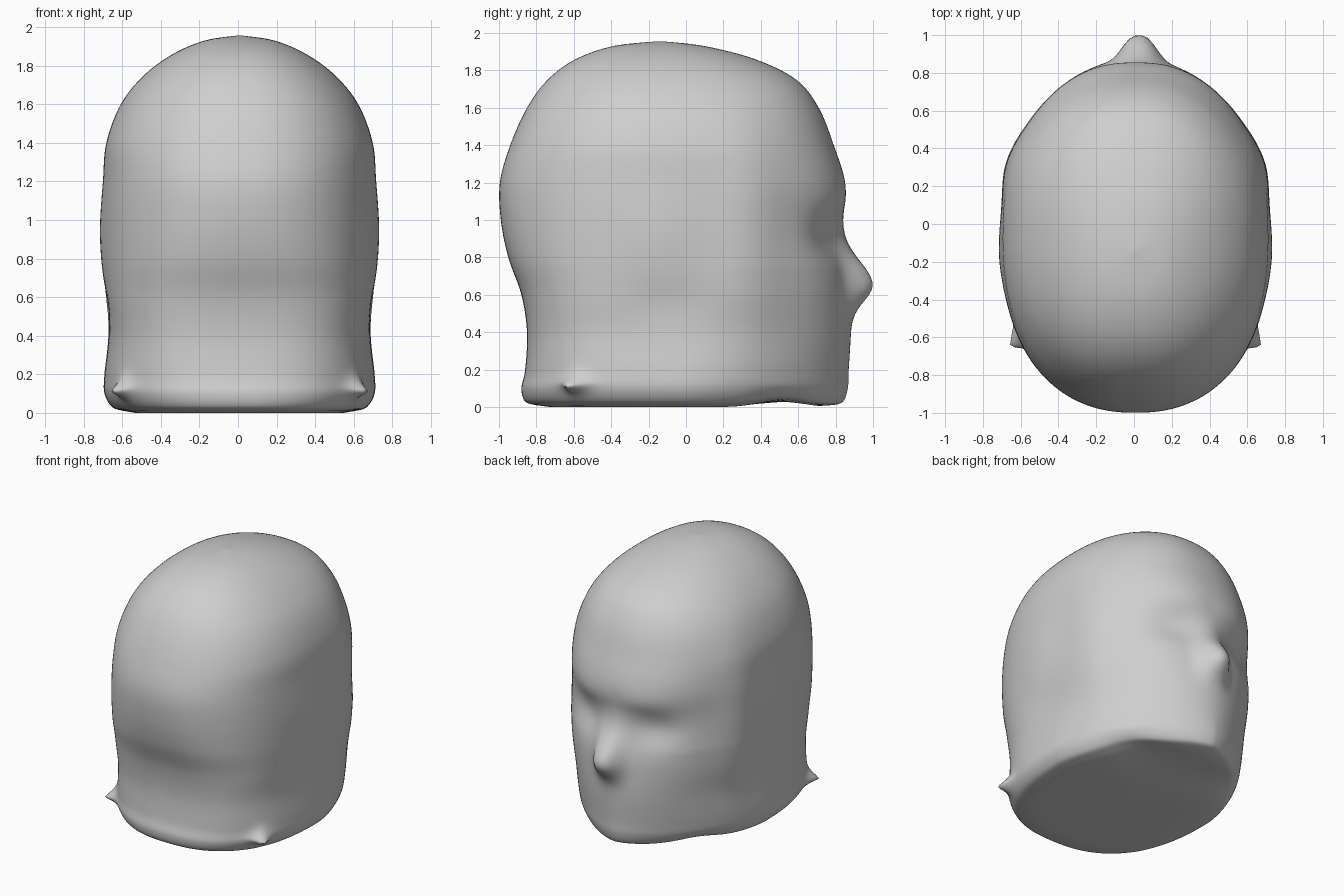
import bpy, bmesh, math

cube = bpy.data.objects.get("Cube")
if cube:
    bpy.data.objects.remove(cube, do_unlink=True)

# Single matte grey
grey = bpy.data.materials.new("matte_grey")
grey.use_nodes = True
color = (0.62, 0.62, 0.62, 1)
grey.diffuse_color = color
grey.node_tree.nodes["Principled BSDF"].inputs["Base Color"].default_value = color

# Head profile rows: height, back y, front y, half width
ROWS = [
    (0.01, -0.8, 0.79, 0.6), (0.03, -0.86, 0.84, 0.66), (0.1, -0.88, 0.865, 0.7),
    (0.2, -0.86, 0.87, 0.7), (0.4, -0.85, 0.88, 0.68), (0.6, -0.88, 0.87, 0.695),
    (0.8, -0.95, 0.85, 0.705), (1.0, -0.99, 0.84, 0.71), (1.2, -0.995, 0.85, 0.705),
    (1.4, -0.94, 0.79, 0.69), (1.6, -0.85, 0.71, 0.615), (1.75, -0.74, 0.59, 0.495),
    (1.86, -0.59, 0.37, 0.345), (1.93, -0.39, 0.1, 0.18), (1.956, -0.15, -0.13, 0.01),
]
SIDES, STEPS = 160, 8


def spline(a, b, c, d, t):
    """Catmull-Rom blend of four profile rows."""
    return [0.5 * (2 * q + (r - p) * t + (2 * p - 5 * q + 4 * r - s) * t * t
                   + (3 * q - p - 3 * r + s) * t ** 3)
            for p, q, r, s in zip(a, b, c, d)]


def bump(value, centre, size, sharp=2):
    return math.exp(-abs((value - centre) / size) ** sharp)


def power(v, n):
    return math.copysign(abs(v) ** (2 / n), v)


def clamp(v):
    return max(0, min(1, v))


def nose(x, z):
    """Bridge widening into a blunt tip, cut back underneath."""
    drop = 0.17 if z > 0.66 else 0.13
    return 0.135 * bump(z, 0.66, drop) * bump(x, 0.02, 0.11, 2.6)


def shape(x, y, z):
    """Facial features, temples, ear swellings, jaw spurs and lifted jaw rim."""
    out = math.copysign(1, x)
    if y > 0:
        y += nose(x, z)
        y -= 0.05 * bump(abs(x), 0.28, 0.18) * bump(z, 0.91, 0.13)   # eye sockets
        y += 0.01 * bump(abs(x), 0.2, 0.2) * bump(z, 1.1, 0.08)      # brow
    side = clamp(abs(x) / 0.6) ** 4
    swell = 0.015 * bump(y, -0.15, 0.2) * bump(z, 0.9, 0.25)
    swell -= 0.012 * bump(y, -0.1, 0.22) * bump(z, 0.56, 0.11)
    swell += 0.03 * bump(y, 0.33, 0.18) * bump(z, 0.9, 0.55)
    spur = bump(y, -0.59, 0.06, 1.5) * bump(z, 0.13, 0.045, 1.5) * side
    x += out * (swell * side + 0.07 * spur) + 0.008
    y -= 0.06 * spur
    z += 0.035 * bump(y, 0.5, 0.16) * clamp(1 - z / 0.12) - 0.02 * spur
    return x, y, z


# Head: lofted rings, squarer at the nape and tapered at the jaw
bm = bmesh.new()
levels = []
last = len(ROWS) - 1
for i in range(last):
    quad = [ROWS[max(0, min(last, i + k))] for k in (-1, 0, 1, 2)]
    levels += [spline(*quad, j / STEPS) for j in range(STEPS)]
levels.append(ROWS[-1])
rings = []
for z, back, front, width in levels:
    mid, half = (back + front) / 2, (front - back) / 2
    face_n = 2.2 - 0.62 * clamp(1 - z / 0.75)
    nape_n = 2.28 + 0.65 * bump(z, 0.45, 0.38)
    ring = []
    for k in range(SIDES):
        a = math.tau * k / SIDES
        n = face_n if math.sin(a) > 0 else nape_n
        point = shape(width * power(math.cos(a), n),
                      mid + half * power(math.sin(a), n), z)
        ring.append(bm.verts.new(point))
    rings.append(ring)


def bridge(low, high):
    for k in range(SIDES):
        m = (k + 1) % SIDES
        bm.faces.new((low[k], low[m], high[m], high[k]))


for low, high in zip(rings, rings[1:]):
    bridge(low, high)
bm.faces.new(rings[-1])

# Underside: slightly hollow below the jaw
inner = rings[0]
for scale in (0.9, 0.7, 0.45, 0.2):
    ring = []
    for v in rings[0]:
        x, y = v.co.x * scale, v.co.y * scale
        ring.append(bm.verts.new((x, y, 0.035 * bump(y, 0.5, 0.16))))
    bridge(inner, ring)
    inner = ring
bm.faces.new(inner)
bmesh.ops.recalc_face_normals(bm, faces=bm.faces)

mesh = bpy.data.meshes.new("head")
bm.to_mesh(mesh)
bm.free()
mesh.materials.append(grey)
head = bpy.data.objects.new("head", mesh)
bpy.context.collection.objects.link(head)
bpy.context.view_layer.objects.active = head
head.select_set(True)
bpy.ops.object.shade_smooth_by_angle(angle=math.radians(60))
